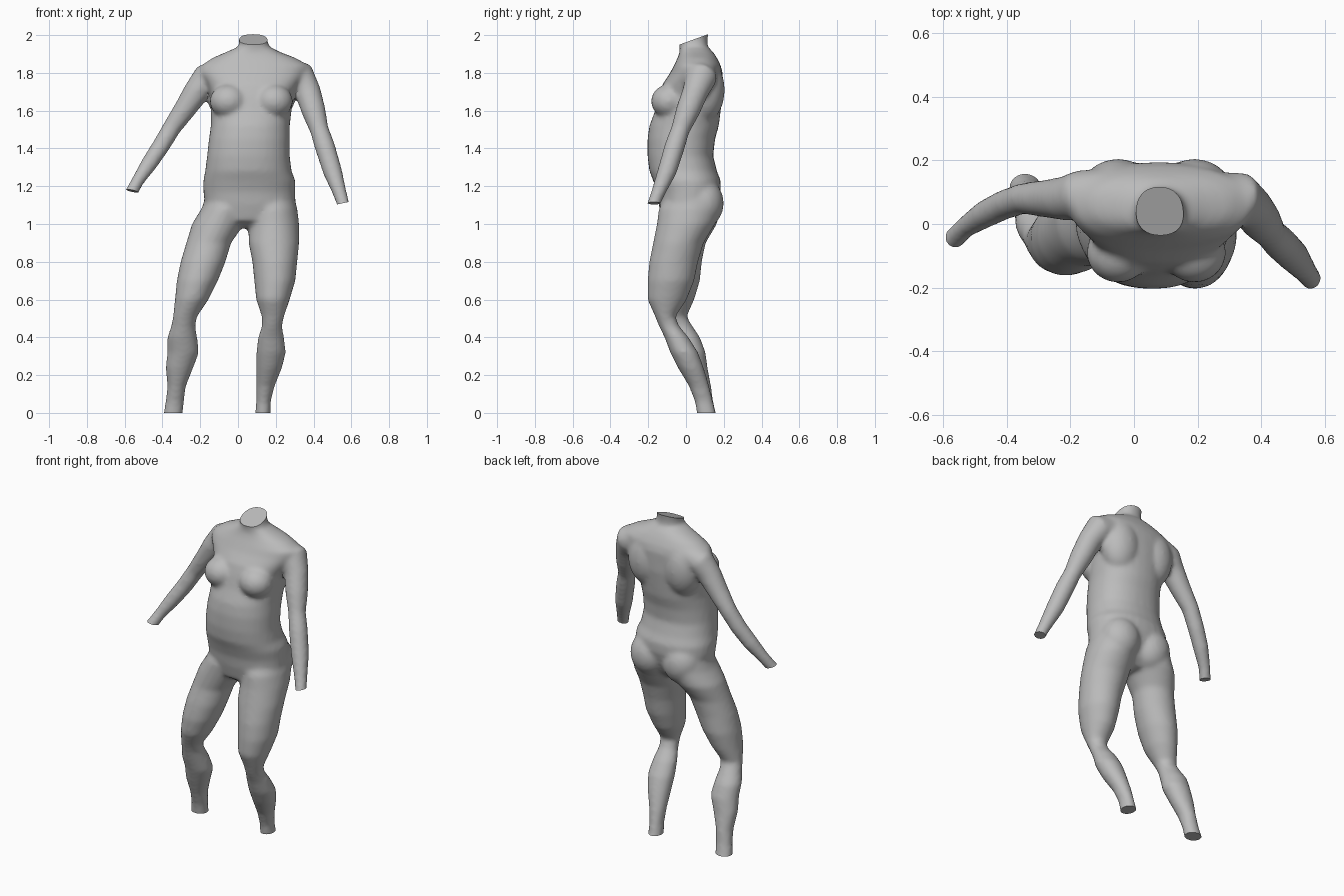
import bpy
import bmesh
from math import cos, sin, tau, copysign
from mathutils import Vector, Matrix

CM = 0.01      # sections below are given in hundredths of a unit
SIDES = 32
OVERSIZE = 0.004   # makes up for the shrinkage of smoothing

default_cube = bpy.data.objects.get("Cube")
if default_cube:
    bpy.data.objects.remove(default_cube, do_unlink=True)


def bridge_rings(bm, rings):
    """Skin a list of point rings into a closed tube."""
    rings = [[bm.verts.new(point) for point in ring] for ring in rings]
    for lower, upper in zip(rings, rings[1:]):
        for i in range(SIDES):
            j = (i + 1) % SIDES
            bm.faces.new((lower[i], lower[j], upper[j], upper[i]))
    bm.faces.new(list(reversed(rings[0])))
    bm.faces.new(rings[-1])


def rounded(value, power):
    return copysign(abs(value) ** power, value)


def stacked_tube(bm, sections, power=1.0):
    """Tube of level sections: height, left, right, front, back."""
    rings = []
    for section in sections:
        z, x_min, x_max, y_min, y_max = (n * CM for n in section)
        half_x = (x_max - x_min) / 2 + OVERSIZE
        half_y = (y_max - y_min) / 2 + OVERSIZE
        ring = []
        for i in range(SIDES):
            angle = tau * i / SIDES
            ring.append(Vector(((x_min + x_max) / 2 + half_x * rounded(cos(angle), power),
                                (y_min + y_max) / 2 + half_y * rounded(sin(angle), power),
                                z)))
        rings.append(ring)
    bridge_rings(bm, rings)


def limb_tube(bm, path):
    """Round tube along a path of x, y, z, radius."""
    points = [Vector(p[:3]) * CM for p in path]
    rings = []
    for k, (point, step) in enumerate(zip(points, path)):
        before = points[max(k - 1, 0)]
        after = points[min(k + 1, len(points) - 1)]
        along = (after - before).normalized()
        side = along.cross(Vector((0, 1, 0))).normalized()
        front = along.cross(side)
        radius = step[3] * CM + OVERSIZE
        rings.append([point + radius * (side * cos(tau * i / SIDES) + front * sin(tau * i / SIDES))
                      for i in range(SIDES)])
    bridge_rings(bm, rings)


def soft_mass(bm, centre, size):
    """Ellipsoid that bulges out of the trunk."""
    placement = Matrix.Translation(Vector(centre) * CM) @ Matrix.Diagonal((*(Vector(size) * CM), 1))
    bmesh.ops.create_uvsphere(bm, u_segments=SIDES, v_segments=SIDES // 2, radius=1, matrix=placement)


def cut_flat(bm, point, normal, reach=0.13):
    """Trim a limb end with a plane, touching only nearby geometry."""
    point = Vector(point) * CM
    near = {v for v in bm.verts if (v.co - point).length < reach}
    edges = [e for e in bm.edges if all(v in near for v in e.verts)]
    faces = [f for f in bm.faces if all(v in near for v in f.verts)]
    bmesh.ops.bisect_plane(bm, geom=list(near) + edges + faces, plane_co=point,
                           plane_no=Vector(normal).normalized(), clear_outer=True)


bm = bmesh.new()

# Trunk from crotch to neck
stacked_tube(bm, [
    (98, -4, 13, -6, 8),
    (102, -13, 25, -12, 12),
    (110, -17, 30, -14, 16),
    (117, -18, 30, -15, 18),
    (123, -18, 30, -17, 18),
    (128, -17, 28, -19, 16),
    (136, -16, 27, -20, 14),
    (145, -15, 27, -20, 15),
    (152, -14, 27, -19, 17),
    (160, -14, 28, -16, 18),
    (168, -14, 29, -14, 19),
    (174, -16, 32, -12, 19),
    (180, -20, 36, -8, 19),
    (184, -19, 37, -6, 18),
    (188, -13, 30, -4, 16),
    (191, -6, 22, -3, 14),
    (194, 1, 16, -3, 11),
    (198, 1, 15, -4, 11),
    (204, 0, 16, -4, 12),
], power=0.9)

# Right leg, set outward
stacked_tube(bm, [
    (116, -16, 8, -10, 18),
    (108, -19, 6, -13, 18),
    (100, -24, 3, -13, 16),
    (90, -27, -4, -13, 10),
    (80, -30, -7, -15, 8),
    (70, -32, -11, -16, 7),
    (60, -33, -16, -15, 4),
    (51, -34, -22, -11, 0),
    (46, -35, -23, -9, 3),
    (40, -37, -22, -7, 7),
    (32, -37, -21, -4, 10),
    (24, -38, -24, -1, 11),
    (14, -37, -28, 3, 13),
    (6, -38, -29, 6, 14),
    (-6, -40, -30, 8, 17),
])

# Left leg, nearly straight under the hip
stacked_tube(bm, [
    (116, 7, 29, -10, 18),
    (108, 6, 31, -14, 18),
    (100, 6, 32, -15, 15),
    (90, 6, 32, -17, 9),
    (80, 8, 31, -19, 6),
    (70, 9, 30, -20, 4),
    (60, 10, 27, -20, 0),
    (51, 13, 24, -16, -6),
    (46, 13, 23, -14, -4),
    (40, 11, 24, -11, 1),
    (32, 10, 25, -8, 6),
    (24, 10, 23, -4, 9),
    (14, 10, 19, 2, 12),
    (6, 10, 17, 5, 14),
    (-6, 9, 17, 7, 17),
])

# Right arm, held away from the body
limb_tube(bm, [
    (-8, 10, 180, 7),
    (-17, 9, 177, 7.5),
    (-22, 8, 170, 6.5),
    (-28, 8, 161, 5.5),
    (-35, 8, 151, 4.5),
    (-41, 6, 141, 4.3),
    (-47, 3, 132, 4),
    (-53, -1, 123, 3),
    (-56, -4, 117.5, 3),
    (-59, -7, 112, 3.5),
])

# Left arm, hanging slightly forward
limb_tube(bm, [
    (25, 9, 180, 7),
    (33, 8, 178, 8),
    (37, 5, 170, 6.5),
    (40, 1, 160, 6),
    (43, -3, 150, 4.6),
    (46, -6, 141, 5),
    (50, -10, 128, 4.7),
    (54, -15, 116, 3.3),
    (55.5, -17, 111, 3),
    (57, -19, 105, 3.2),
])

# Chest, shoulder blades and seat
for side in (-1, 1):
    soft_mass(bm, (7 + side * 12, -9, 165), (10, 9.5, 9))
    soft_mass(bm, (7 + side * 12, 10, 171), (12, 10.5, 17))
    soft_mass(bm, (7 + side * 11, 9, 111), (12, 11, 13))

mesh = bpy.data.meshes.new("body")
bm.to_mesh(mesh)
bm.free()
body = bpy.data.objects.new("body", mesh)
bpy.context.collection.objects.link(body)

# Fuse the parts into one soft skin
remesh = body.modifiers.new("fuse", 'REMESH')
remesh.mode = 'VOXEL'
remesh.voxel_size = 0.012
smooth = body.modifiers.new("soften", 'SMOOTH')
smooth.factor = 0.5
smooth.iterations = 10
depsgraph = bpy.context.evaluated_depsgraph_get()
skin = bpy.data.meshes.new_from_object(body.evaluated_get(depsgraph))
body.modifiers.clear()
body.data = skin
bpy.data.meshes.remove(mesh)
skin.name = "body"

# Flat ends at neck, wrists and ankles
bm = bmesh.new()
bm.from_mesh(skin)
cut_flat(bm, (8, 3.5, 197.5), (0, -0.34, 0.94))
cut_flat(bm, (-56, -4, 117.5), (-0.2, -0.15, -0.95))
cut_flat(bm, (55.5, -17, 111), (0.2, 0, -0.95))
cut_flat(bm, (-34.5, 11, 0), (0, 0, -1))
cut_flat(bm, (13, 11, 0), (0, 0, -1))
bmesh.ops.holes_fill(bm, edges=[e for e in bm.edges if e.is_boundary], sides=0)
bmesh.ops.recalc_face_normals(bm, faces=bm.faces)
bm.to_mesh(skin)
bm.free()

# Single grey finish
grey = bpy.data.materials.new("plain grey")
grey.use_nodes = True
colour = (0.5, 0.5, 0.5, 1)
grey.diffuse_color = colour
grey.node_tree.nodes["Principled BSDF"].inputs["Base Color"].default_value = colour
skin.materials.clear()
skin.materials.append(grey)

bpy.ops.object.select_all(action='DESELECT')
body.select_set(True)
bpy.context.view_layer.objects.active = body
bpy.ops.object.shade_smooth_by_angle()
